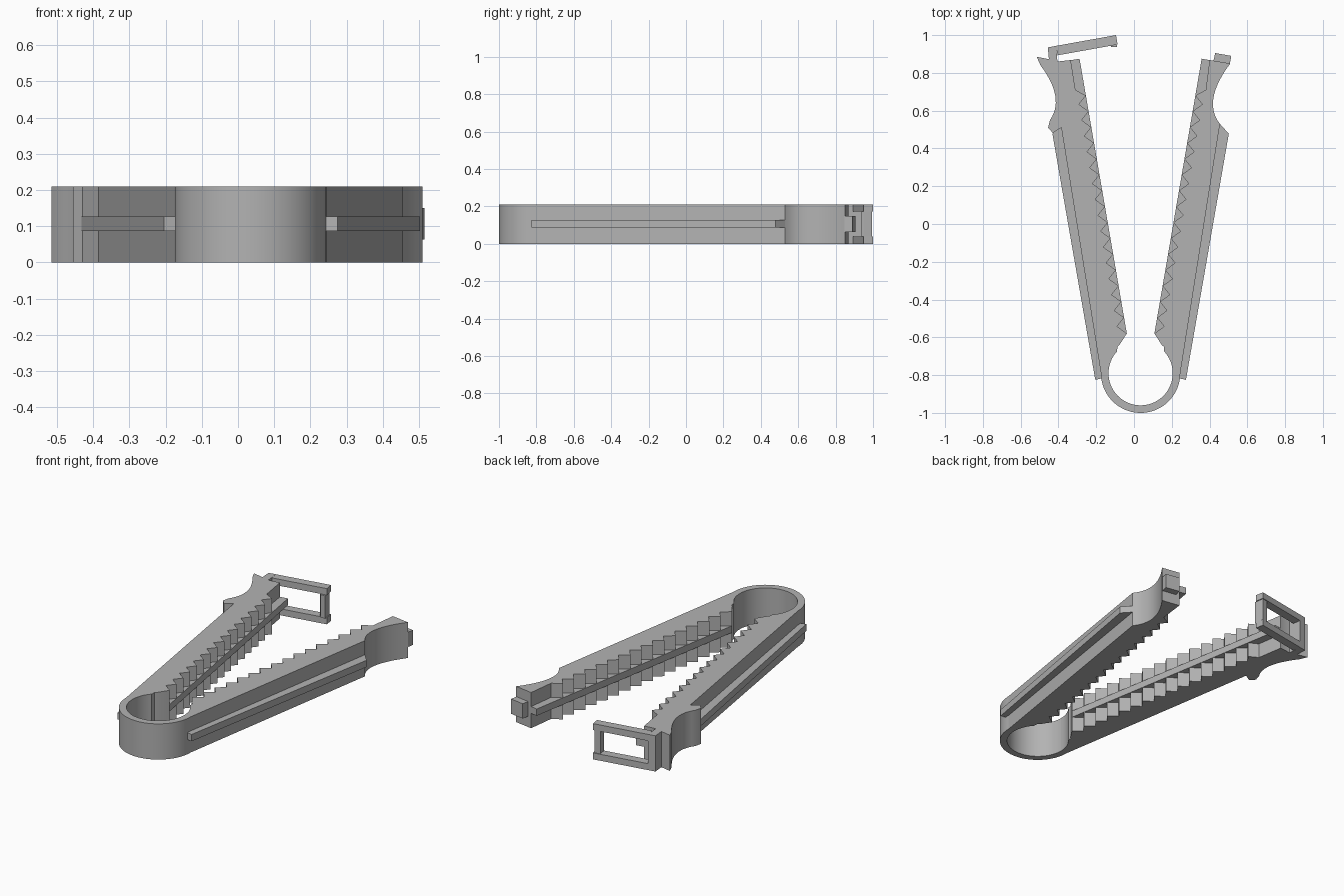
import bpy, bmesh, math

cube = bpy.data.objects.get("Cube")
if cube:
    bpy.data.objects.remove(cube, do_unlink=True)

AXIS = 0.035          # x of the clip's mirror line
HEIGHT = 0.21
HINGE_Y = -0.79
R_OUT, R_IN = 0.21, 0.17
MID = (0.087, 0.127)  # height band of the rails and ribs

grey = bpy.data.materials.new("grey plastic")
grey.use_nodes = True
grey.diffuse_color = (0.45, 0.45, 0.45, 1)
grey.node_tree.nodes["Principled BSDF"].inputs["Base Color"].default_value = (0.45, 0.45, 0.45, 1)


def prism(name, outline, side=1, z0=0.0, z1=HEIGHT):
    """Extrude an outline of (distance from mirror line, y) points upward."""
    bm = bmesh.new()
    face = bm.faces.new([bm.verts.new((AXIS + side * u, y, z0)) for u, y in outline])
    out = bmesh.ops.extrude_face_region(bm, geom=[face])
    for v in out["geom"]:
        if isinstance(v, bmesh.types.BMVert):
            v.co.z = z1
    bmesh.ops.recalc_face_normals(bm, faces=bm.faces)
    mesh = bpy.data.meshes.new(name)
    bm.to_mesh(mesh)
    bm.free()
    mesh.materials.append(grey)
    obj = bpy.data.objects.new(name, mesh)
    bpy.context.collection.objects.link(obj)
    bpy.ops.object.select_all(action="DESELECT")
    obj.select_set(True)
    bpy.context.view_layer.objects.active = obj
    bpy.ops.object.shade_smooth_by_angle(angle=math.radians(25))
    return obj


def ring_arc(radius, start, end, steps):
    angles = [math.radians(start + (end - start) * i / steps) for i in range(steps + 1)]
    return [(radius * math.cos(a), HINGE_Y + radius * math.sin(a)) for a in angles]


def bow(a, b, c, steps=14):
    """Smooth curve from a through b to c."""
    pts = []
    for i in range(steps + 1):
        t = i / steps
        wa, wb, wc = (1 - t) * (1 - 2 * t), 4 * t * (1 - t), t * (2 * t - 1)
        pts.append(tuple(wa * p + wb * q + wc * r for p, q, r in zip(a, b, c)))
    return pts


def jaw_line(y):
    return 0.073 + (y + 0.58) * 0.172


def teeth(count=15, y0=-0.58, y1=0.68, depth=0.045):
    pitch = (y1 - y0) / count
    pts = []
    for i in range(count):
        tip = y0 + i * pitch
        valley = tip + 0.45 * pitch
        pts += [(jaw_line(tip), tip), (jaw_line(valley) + depth, valley)]
    return pts + [(jaw_line(y1), y1)]


# Spring loop joining both arms
prism("spring_loop", ring_arc(R_OUT, 180, 360, 40) + ring_arc(R_IN, 360, 180, 40))

# Outer contour and tip of each arm
right_tip = bow((0.42, 0.53), (0.386, 0.67), (0.475, 0.85)) + [(0.365, 0.868)]
left_tip = ([(0.42, 0.51), (0.465, 0.482), (0.49, 0.51)]
            + bow((0.48, 0.55), (0.452, 0.68), (0.53, 0.84))
            + [(0.55, 0.885), (0.485, 0.872), (0.44, 0.86), (0.37, 0.868)])

for label, side, tip in (("left", 1, right_tip), ("right", -1, left_tip)):
    # Toothed arm
    root = ring_arc(R_IN, 0, 43, 8)
    neck = [(0.123, -0.65), (0.112, -0.64)]
    shoulder = [(0.345, 0.71)]
    arm = [(R_OUT, HINGE_Y)] + tip + shoulder + teeth()[::-1] + neck[::-1] + root[::-1]
    prism(label + "_arm", arm, side)

    # Rib along the teeth and rail along the outside
    rib = [(jaw_line(-0.58), -0.58), (jaw_line(0.875), 0.875),
           (jaw_line(0.865) + 0.06, 0.865), (jaw_line(-0.56) + 0.08, -0.56)]
    prism(label + "_jaw_rib", rib, side, *MID)
    rail = [(0.195, -0.815), (0.24, -0.825), (0.467, 0.478), (0.42, 0.53), (0.40, 0.51)]
    prism(label + "_outer_rail", rail, side, *MID)

# Catch tab on the tip of one arm
prism("catch_tab", [(0.385, 0.86), (0.395, 0.905), (0.48, 0.89), (0.472, 0.845)],
      1, 0.063, 0.15)

# Latch frame on the tip of the other arm
prism("latch_hinge", [(0.485, 0.865), (0.491, 0.935), (0.447, 0.943), (0.44, 0.855)], -1)
for name, z0 in (("latch_lower_bar", 0.0), ("latch_upper_bar", HEIGHT - 0.038)):
    prism(name, [(0.448, 0.943), (0.13, 1.0), (0.122, 0.95), (0.44, 0.893)],
          -1, z0, z0 + 0.038)
prism("latch_crossbar", [(0.135, 0.995), (0.17, 0.988), (0.162, 0.945), (0.127, 0.95)],
      -1, 0.038, HEIGHT - 0.038)
prism("latch_lip", [(0.162, 0.948), (0.127, 0.953), (0.125, 0.936), (0.155, 0.936)],
      -1, 0.038, HEIGHT - 0.038)
